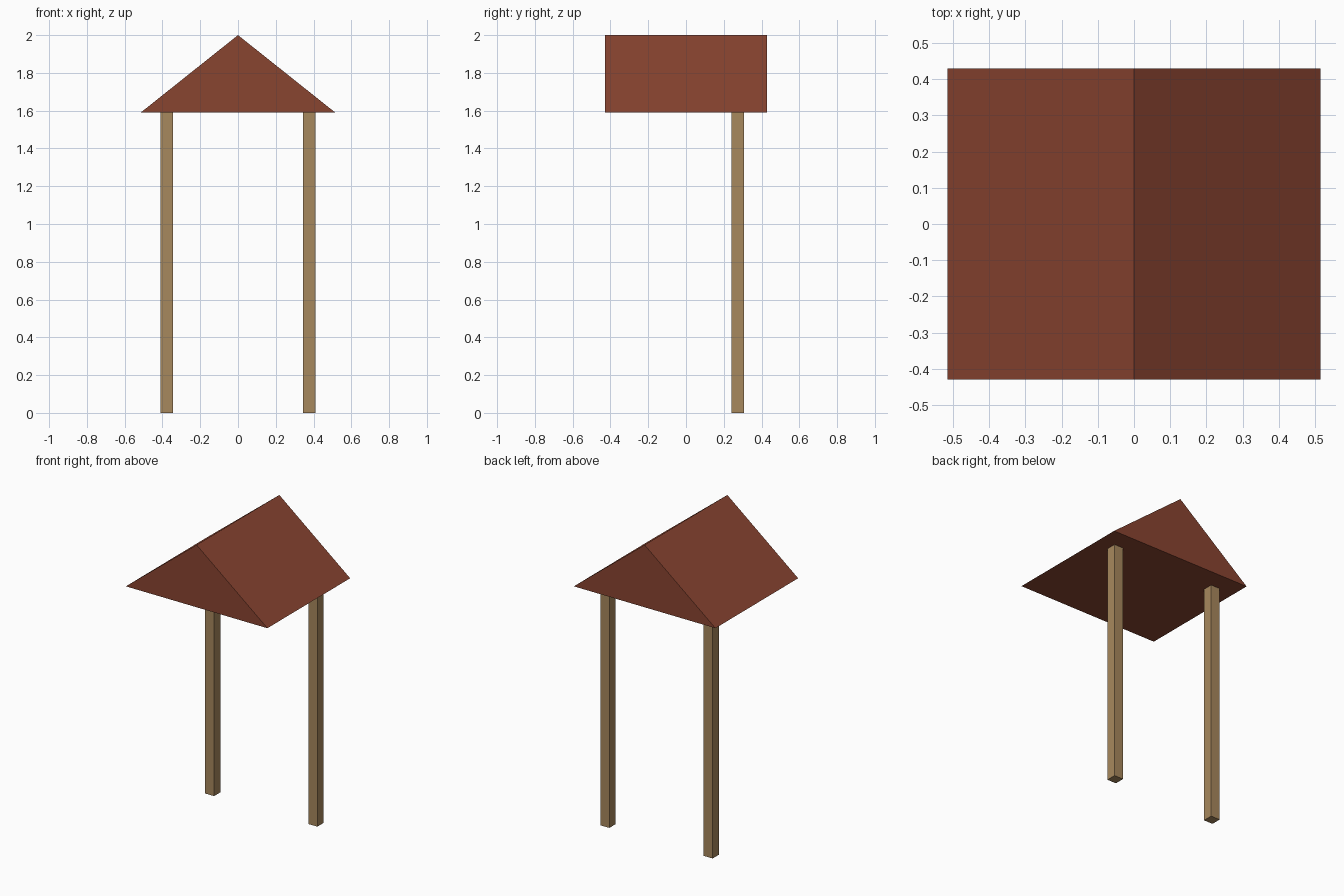
import bpy
import bmesh

cube = bpy.data.objects.get("Cube")
if cube:
    bpy.data.objects.remove(cube, do_unlink=True)


def material(name, rgb):
    mat = bpy.data.materials.new(name)
    mat.use_nodes = True
    mat.diffuse_color = (*rgb, 1)
    mat.node_tree.nodes["Principled BSDF"].inputs["Base Color"].default_value = (*rgb, 1)
    return mat


def extruded(name, profile, offset, mat):
    """Closed prism: a flat profile swept along the offset vector."""
    bm = bmesh.new()
    face = bm.faces.new([bm.verts.new(p) for p in profile])
    swept = bmesh.ops.extrude_face_region(bm, geom=[face], use_keep_orig=True)
    moved = [g for g in swept["geom"] if isinstance(g, bmesh.types.BMVert)]
    bmesh.ops.translate(bm, verts=moved, vec=offset)
    bmesh.ops.recalc_face_normals(bm, faces=bm.faces)
    mesh = bpy.data.meshes.new(name)
    bm.to_mesh(mesh)
    bm.free()
    mesh.materials.append(mat)
    obj = bpy.data.objects.new(name, mesh)
    bpy.context.collection.objects.link(obj)
    return obj


roof_red = material("roof_red_brown", (0.25, 0.058, 0.03))
wood = material("post_wood", (0.39, 0.246, 0.11))

EAVES, RIDGE = 1.59, 2.0
HALF_WIDTH, HALF_DEPTH = 0.515, 0.43
POST_X, POST_Y, POST_HALF = 0.376, 0.274, 0.033

# Solid gable roof
extruded("gable_roof",
         [(-HALF_WIDTH, -HALF_DEPTH, EAVES),
          (HALF_WIDTH, -HALF_DEPTH, EAVES),
          (0, -HALF_DEPTH, RIDGE)],
         (0, 2 * HALF_DEPTH, 0), roof_red)

# Pair of square posts under the rear half
for side, label in ((1, "left_post"), (-1, "right_post")):
    corners = [(side * POST_X + sx * POST_HALF, POST_Y + sy * POST_HALF, 0)
               for sx, sy in ((-1, -1), (1, -1), (1, 1), (-1, 1))]
    extruded(label, corners, (0, 0, EAVES), wood)
